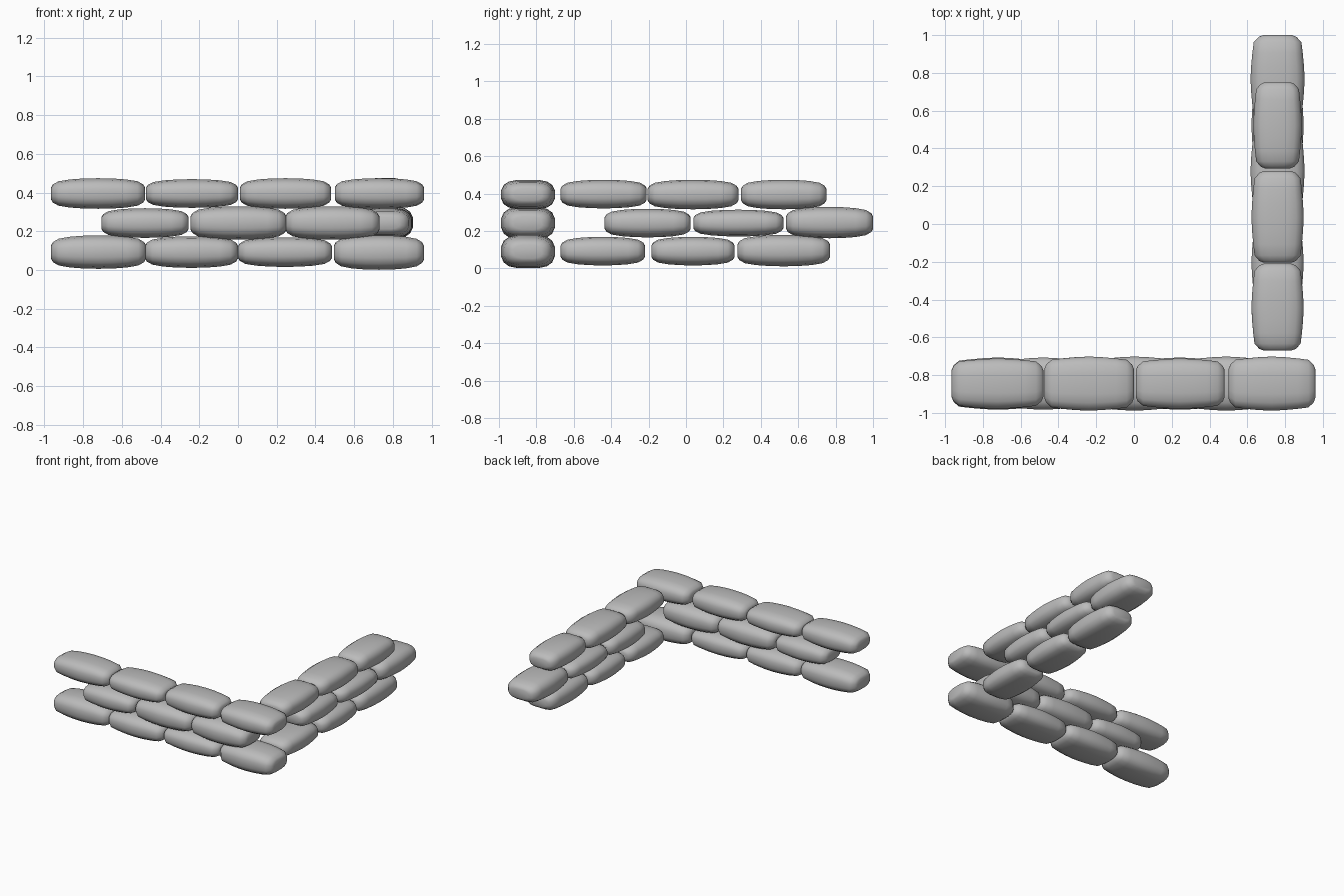
import bpy, bmesh, math

cube = bpy.data.objects.get("Cube")
if cube:
    bpy.data.objects.remove(cube, do_unlink=True)

grey = bpy.data.materials.new("sandbag_grey")
grey.use_nodes = True
grey.diffuse_color = (0.5, 0.5, 0.5, 1)
grey.node_tree.nodes["Principled BSDF"].inputs["Base Color"].default_value = (0.5, 0.5, 0.5, 1)

# Half of the bag's lengthwise profile: position, width and height fractions
HALF = [(1.0, 0.53, 0.40), (0.96, 0.70, 0.60), (0.84, 0.88, 0.80),
        (0.60, 0.93, 0.92), (0.30, 0.975, 0.985)]
PROFILE = [(-p, w, h) for p, w, h in HALF] + [(0, 1, 1)] + HALF[::-1]
SIDES = 16


def spow(v, e):
    return math.copysign(abs(v) ** e, v)


def bag(name, start, end, low, high, width, along_y):
    """Stuffed bag lofted from rounded-rectangle sections."""
    bm = bmesh.new()
    half_len, half_h = (end - start) / 2, (high - low) / 2
    rings = []
    for p, w, h in PROFILE:
        ring = []
        for i in range(SIDES):
            a = math.tau * (i + 0.5) / SIDES
            ring.append(bm.verts.new((p * half_len,
                                      spow(math.cos(a), 0.6) * w * width,
                                      spow(math.sin(a), 0.75) * h * half_h)))
        rings.append(ring)
    for r, s in zip(rings, rings[1:]):
        for i in range(SIDES):
            j = (i + 1) % SIDES
            bm.faces.new((r[i], r[j], s[j], s[i]))
    bm.faces.new(rings[0])
    bm.faces.new(rings[-1])
    bmesh.ops.recalc_face_normals(bm, faces=bm.faces)
    mesh = bpy.data.meshes.new(name)
    bm.to_mesh(mesh)
    bm.free()
    mesh.materials.append(grey)
    mesh.shade_smooth()
    obj = bpy.data.objects.new(name, mesh)
    bpy.context.collection.objects.link(obj)
    mid, z = (start + end) / 2, (low + high) / 2
    obj.location = (0.76, mid, z) if along_y else (mid, -0.845, z)
    if along_y:
        obj.rotation_euler.z = math.pi / 2


# Each bag: start, end, bottom, top, half width
front_wall = {
    "bottom": [(-0.965, -0.475, 0.005, 0.18, 0.14), (-0.48, 0.0, 0.01, 0.175, 0.145),
               (0.0, 0.485, 0.015, 0.17, 0.14), (0.495, 0.96, 0.0, 0.18, 0.145)],
    "middle": [(-0.705, -0.255, 0.165, 0.32, 0.14), (-0.245, 0.25, 0.155, 0.33, 0.145),
               (0.245, 0.73, 0.155, 0.33, 0.145)],
    "top": [(-0.965, -0.48, 0.315, 0.475, 0.135), (-0.475, 0.0, 0.32, 0.47, 0.145),
            (0.01, 0.48, 0.315, 0.475, 0.135), (0.5, 0.96, 0.315, 0.475, 0.145)],
}
side_wall = {
    "bottom": [(-0.67, -0.22, 0.015, 0.17, 0.14), (-0.185, 0.26, 0.015, 0.17, 0.14),
               (0.275, 0.77, 0.01, 0.18, 0.14)],
    "middle": [(-0.435, 0.025, 0.165, 0.32, 0.14), (0.04, 0.52, 0.17, 0.315, 0.145),
               (0.535, 1.0, 0.16, 0.33, 0.145)],
    "top": [(-0.67, -0.21, 0.32, 0.475, 0.14), (-0.205, 0.28, 0.315, 0.475, 0.14),
            (0.295, 0.75, 0.315, 0.475, 0.13)],
}

# Lay the courses of both walls
for wall, courses, along_y in (("front", front_wall, False), ("side", side_wall, True)):
    for course, bags in courses.items():
        for n, dims in enumerate(bags, 1):
            bag(f"{wall}_{course}_sandbag_{n}", *dims, along_y)
